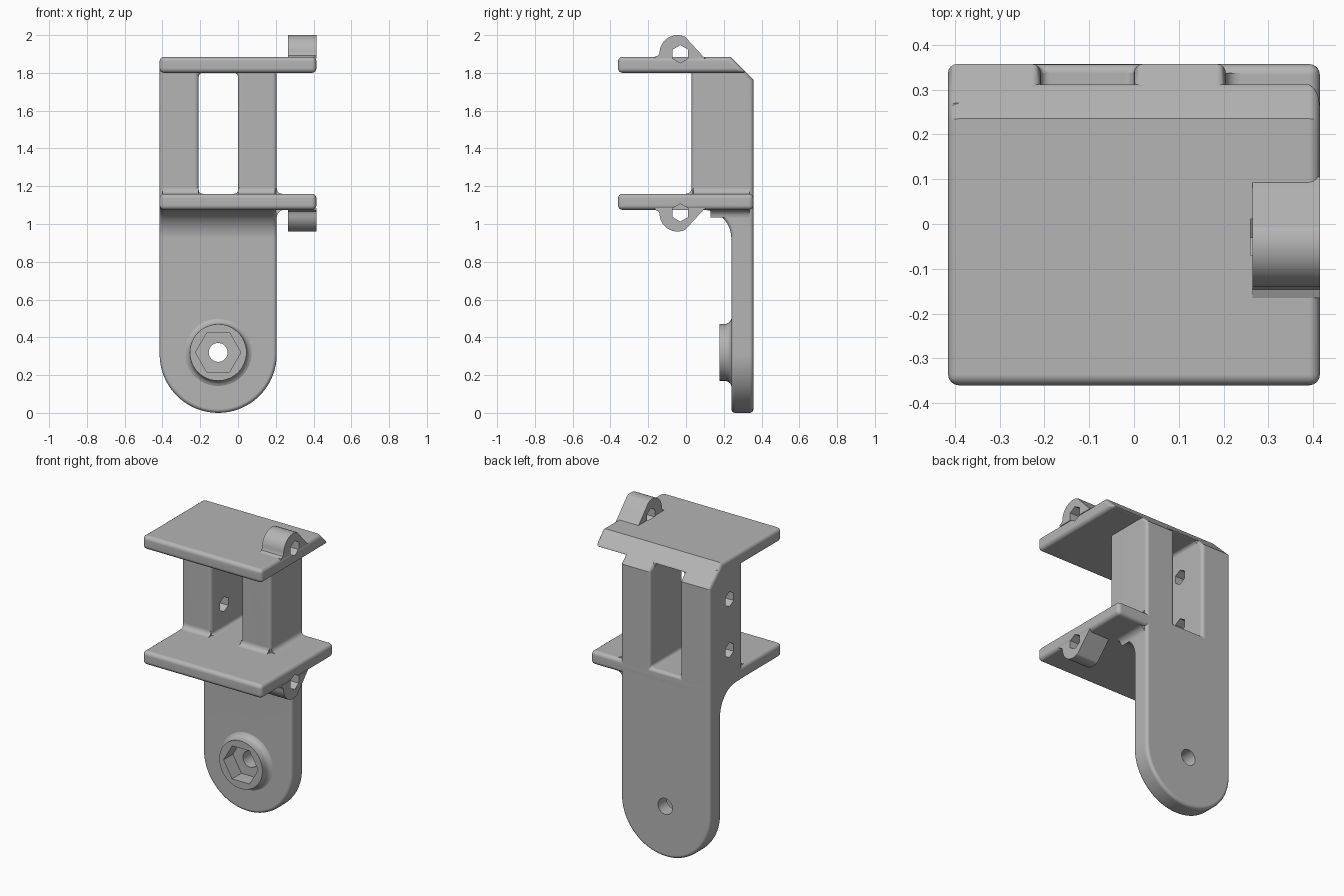
import bpy, bmesh, math
from mathutils import Vector

cube = bpy.data.objects.get("Cube")
if cube:
    bpy.data.objects.remove(cube, do_unlink=True)

grey = bpy.data.materials.new("plain_grey")
grey.use_nodes = True
colour = (0.46, 0.46, 0.46, 1)
grey.diffuse_color = colour
for node in grey.node_tree.nodes:
    if node.type == 'BSDF_PRINCIPLED':
        node.inputs["Base Color"].default_value = colour

parts = []


def finish(name, bm, keep=True):
    bmesh.ops.recalc_face_normals(bm, faces=bm.faces)
    mesh = bpy.data.meshes.new(name)
    bm.to_mesh(mesh)
    bm.free()
    mesh.materials.append(grey)
    ob = bpy.data.objects.new(name, mesh)
    bpy.context.collection.objects.link(ob)
    if keep:
        parts.append(ob)
    else:
        ob.hide_render = True
    return ob


def prism(name, points, axis, start, end, keep=True):
    """Extrude a 2D outline (y,z) along x, or (x,z) along y."""
    def place(u, v, t):
        return Vector((t, u, v)) if axis == 'x' else Vector((u, t, v))
    bm = bmesh.new()
    face = bm.faces.new([bm.verts.new(place(u, v, start)) for u, v in points])
    out = bmesh.ops.extrude_face_region(bm, geom=[face])
    moved = [g for g in out["geom"] if isinstance(g, bmesh.types.BMVert)]
    bmesh.ops.translate(bm, verts=moved, vec=place(0, 0, end - start))
    return finish(name, bm, keep)


def arc(cu, cv, r, a0, a1, n):
    angles = [math.radians(a0 + (a1 - a0) * i / n) for i in range(n + 1)]
    return [(cu + r * math.cos(a), cv + r * math.sin(a)) for a in angles]


def polygon(cu, cv, r, sides, turn=0):
    return arc(cu, cv, r, turn, turn + 360, sides)[:-1]


def rect(u0, u1, v0, v1):
    return [(u0, v0), (u1, v0), (u1, v1), (u0, v1)]


def bake(ob):
    graph = bpy.context.evaluated_depsgraph_get()
    mesh = bpy.data.meshes.new_from_object(ob.evaluated_get(graph))
    ob.modifiers.clear()
    ob.data = mesh


def boolean(ob, cutter, operation='DIFFERENCE'):
    mod = ob.modifiers.new("cut", 'BOOLEAN')
    mod.operation = operation
    mod.solver = 'EXACT'
    mod.object = cutter
    bake(ob)


def round_edges(ob, width):
    mod = ob.modifiers.new("round", 'BEVEL')
    mod.width = width
    mod.segments = 4
    mod.limit_method = 'ANGLE'
    mod.angle_limit = math.radians(50)
    bake(ob)


def fillet(name, u, v, su, sv, r, axis, start, end):
    """Concave strip filling an inside corner."""
    curve = [(u + su * (r - r * math.cos(a)), v + sv * (r - r * math.sin(a)))
             for a in [math.radians(15 * i) for i in range(7)]]
    return prism(name, [(u - su * .01, v - sv * .01)] + curve, axis, start, end)


LEFT, INNER, RIGHT = -0.415, 0.205, 0.415
BACK, FRONT = 0.357, -0.36
LOW0, LOW1, TOP0, TOP1 = 1.075, 1.16, 1.80, 1.885
MID = (LEFT + INNER) / 2
cutters = []

# Upright: side profile trimmed to a round-ended plate with a window slot
side = [(BACK, -0.1), (BACK, 1.763), (0.27, 1.85), (0.03, 1.85), (0.03, LOW0)]
side += arc(0.09, 0.925, 0.15, 90, 0, 10) + [(0.24, -0.1)]
upright = prism("upright", side, 'x', -0.6, 0.6)
outline = arc(MID, 0.31, 0.31, 180, 360, 36) + [(INNER, 2.1), (LEFT, 2.1)]
trim = prism("trim_outline", outline, 'y', -0.5, 0.6, False)
slot = prism("slot_cutter", rect(-0.208, 0, LOW1, TOP0), 'y', -0.2, 0.6, False)
boolean(upright, trim, 'INTERSECT')
boolean(upright, slot)
round_edges(upright, 0.02)

# Shelves
lower_shelf = prism("lower_shelf", rect(FRONT, BACK, LOW0, LOW1), 'x', LEFT, RIGHT)
upper_shelf = prism("upper_shelf", [(FRONT, TOP0), (0.32, TOP0), (0.235, TOP1), (FRONT, TOP1)],
                    'x', LEFT, RIGHT)
for shelf in (lower_shelf, upper_shelf):
    round_edges(shelf, 0.024)

# Fillets where the posts and plate meet the lower shelf
fillet("left_post_fillet", 0.03, LOW1, -1, 1, 0.03, 'x', LEFT + 0.015, -0.208)
fillet("right_post_fillet", 0.03, LOW1, -1, 1, 0.03, 'x', 0, INNER - 0.01)
fillet("post_side_fillet", INNER, LOW1, 1, 1, 0.03, 'y', 0.04, BACK - 0.02)
fillet("plate_side_fillet", INNER, LOW0, 1, -1, 0.04, 'y', 0.13, BACK - 0.02)

# Lugs on the shelf edges, mirrored above and below
ear = [(0.105, -0.01), (0.093, 0)] + arc(-0.045, 0.02, 0.095, 65, 180, 14)
ear += [(-0.146, 0.008), (-0.165, 0), (-0.165, -0.01)]
for name, base, sign, shelf in (("upper_lug", TOP1, 1, upper_shelf),
                                ("lower_lug", LOW0, -1, lower_shelf)):
    lug = prism(name, [(y, base + sign * h) for y, h in ear], 'x', 0.265, RIGHT)
    bore = prism(name + "_bore", polygon(-0.03, base + sign * 0.015, 0.047, 6, 90),
                 'x', 0.26, 0.6, False)
    cutters.append(bore)
    boolean(lug, bore)
    boolean(shelf, bore)

# Cross holes through the left post
for z in (1.31, 1.63):
    bore = prism("post_bore", polygon(0.16, z, 0.047, 6, 90), 'x', -0.6, -0.1, False)
    cutters.append(bore)
    boolean(upright, bore)

# Flared round boss with a hexagonal pocket and a through hole
bm = bmesh.new()
ring = [(0, 0.178), (0.15, 0.178), (0.15, 0.208), (0.156, 0.224), (0.166, 0.235),
        (0.18, 0.241), (0.18, 0.25), (0, 0.25)]
verts = [bm.verts.new((r, y, 0)) for r, y in ring]
edges = [bm.edges.new(pair) for pair in zip(verts, verts[1:])]
bmesh.ops.spin(bm, geom=verts + edges, cent=(0, 0, 0), axis=(0, 1, 0),
               angle=math.tau, steps=48, use_duplicate=False)
bmesh.ops.remove_doubles(bm, verts=bm.verts, dist=0.0005)
bmesh.ops.translate(bm, verts=bm.verts, vec=(MID, 0, 0.32))
boss = finish("boss", bm)
pocket = prism("hex_pocket", polygon(MID, 0.32, 0.12, 6), 'y', 0.1, 0.27, False)
bolt_hole = prism("bolt_hole", polygon(MID, 0.32, 0.05, 32), 'y', 0.1, 0.6, False)
for ob in (boss, upright):
    for cutter in (pocket, bolt_hole):
        boolean(ob, cutter)

# Remove the cutters, then smooth the rounded edges
for ob in cutters + [trim, slot, pocket, bolt_hole]:
    bpy.data.objects.remove(ob, do_unlink=True)
bpy.ops.object.select_all(action='DESELECT')
for ob in parts:
    ob.select_set(True)
bpy.context.view_layer.objects.active = upright
bpy.ops.object.shade_smooth_by_angle(angle=math.radians(32))
for ob in parts:
    mod = ob.modifiers.new("even_normals", 'WEIGHTED_NORMAL')
    mod.keep_sharp = True
